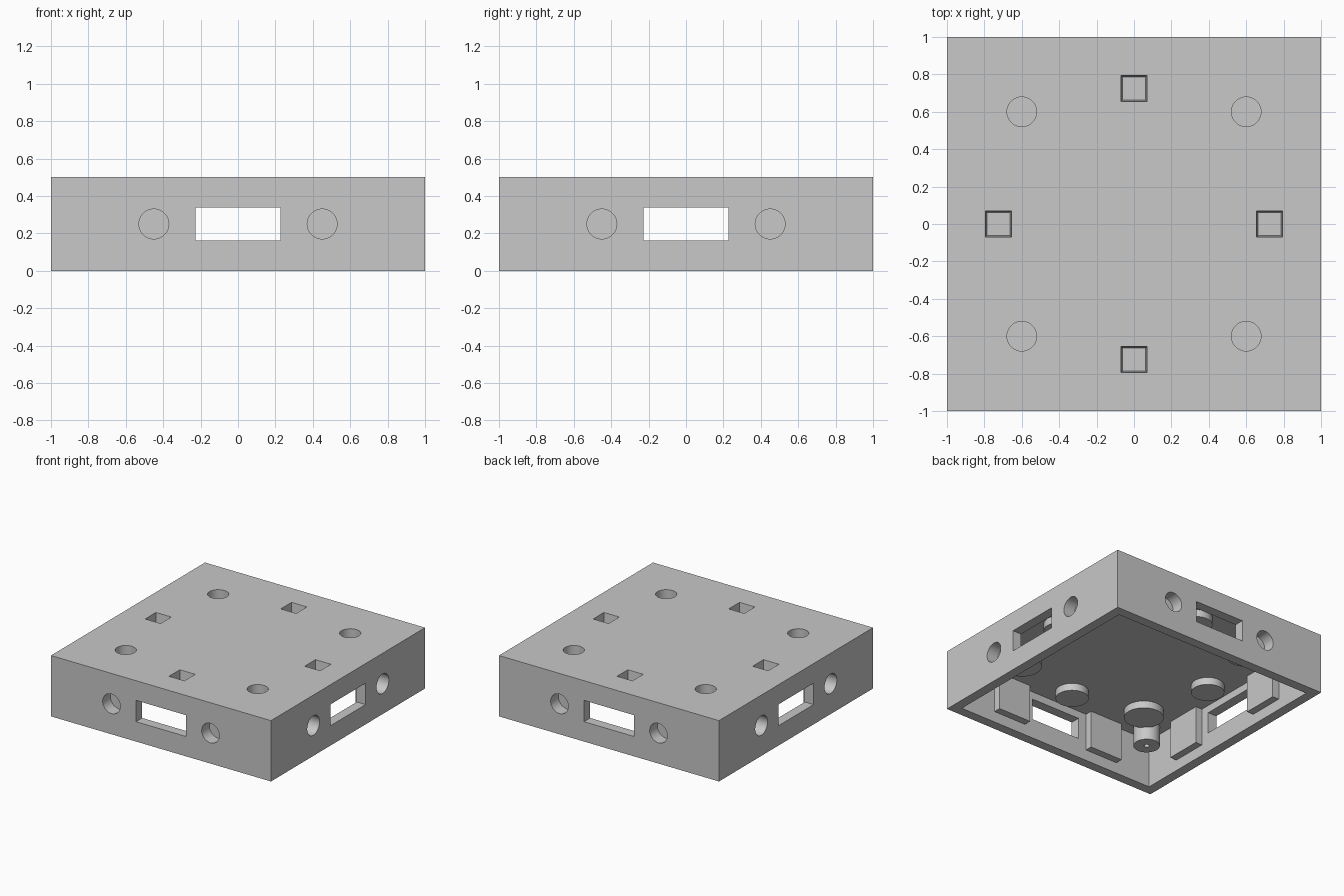
import bpy
import math

if "Cube" in bpy.data.objects:
    bpy.data.objects.remove(bpy.data.objects["Cube"])

grey = bpy.data.materials.new("grey_plastic")
grey.diffuse_color = (0.58, 0.58, 0.58, 1)
grey.use_nodes = True
grey.node_tree.nodes["Principled BSDF"].inputs["Base Color"].default_value = grey.diffuse_color


def box(name, x0, x1, y0, y1, z0, z1):
    bpy.ops.mesh.primitive_cube_add(size=1, location=((x0 + x1) / 2, (y0 + y1) / 2, (z0 + z1) / 2))
    o = bpy.context.object
    o.name = name
    o.scale = (x1 - x0, y1 - y0, z1 - z0)
    bpy.ops.object.transform_apply(location=True, rotation=True, scale=True)
    return o


def cyl(name, x, y, z0, z1, r, r2=None, sides=48):
    bpy.ops.mesh.primitive_cone_add(vertices=sides, radius1=r, radius2=r if r2 is None else r2,
                                    depth=z1 - z0, location=(x, y, (z0 + z1) / 2),
                                    rotation=(0, 0, math.pi / 4))
    o = bpy.context.object
    o.name = name
    bpy.ops.object.transform_apply(location=True, rotation=True, scale=True)
    return o


def spin(o, turns):
    # quarter turns about the model's vertical axis
    o.rotation_euler = (0, 0, turns * math.pi / 2)
    bpy.context.view_layer.objects.active = o
    bpy.ops.object.transform_apply(location=True, rotation=True, scale=True)
    return o


def combine(part, op):
    m = body.modifiers.new("cut", 'BOOLEAN')
    m.operation = op
    m.solver = 'EXACT'
    m.object = part
    bpy.context.view_layer.objects.active = body
    bpy.ops.object.modifier_apply(modifier=m.name)
    bpy.data.objects.remove(part, do_unlink=True)


def side_hole(x):
    # round pocket bored into the front wall
    bpy.ops.mesh.primitive_cylinder_add(vertices=48, radius=0.08, depth=0.2,
                                        location=(x, -1, 0.25), rotation=(math.pi / 2, 0, 0))
    bpy.ops.object.transform_apply(location=True, rotation=True, scale=True)
    return bpy.context.object


# Hollow cover, open underneath
body = box("cover", -1, 1, -1, 1, 0, 0.5)
combine(box("cavity", -0.92, 0.92, -0.92, 0.92, -0.2, 0.4), 'DIFFERENCE')

# Thickened pads, bosses and corner screw posts inside
for k in range(4):
    for s in (-0.45, 0.45):
        combine(spin(box("wall_pad", s - 0.15, s + 0.15, -0.95, -0.86, 0.09, 0.45), k), 'UNION')
    combine(spin(cyl("round_boss", 0.6, 0.6, 0.34, 0.46, 0.15), k), 'UNION')
    combine(spin(cyl("square_boss", 0, 0.725, 0.34, 0.46, 0.125), k), 'UNION')
    combine(spin(cyl("screw_post", 0.77, 0.77, 0.235, 0.47, 0.1), k), 'UNION')

# Windows, round pockets, tapered square pockets and screw holes
q = math.sqrt(2)
for k in range(4):
    combine(spin(box("window", -0.227, 0.227, -1.1, -0.9, 0.163, 0.338), k), 'DIFFERENCE')
    for s in (-0.45, 0.45):
        combine(spin(side_hole(s), k), 'DIFFERENCE')
    combine(spin(cyl("top_hole", 0.6, 0.6, 0.4, 0.6, 0.079), k), 'DIFFERENCE')
    combine(spin(cyl("square_hole", 0, 0.725, 0.4, 0.52, 0.061 * q, 0.072 * q, 4), k), 'DIFFERENCE')
    combine(spin(cyl("screw_hole", 0.77, 0.77, 0.1, 0.36, 0.02, sides=24), k), 'DIFFERENCE')

body.data.materials.clear()
body.data.materials.append(grey)
for p in body.data.polygons:
    p.material_index = 0
bpy.ops.object.select_all(action='DESELECT')
body.select_set(True)
bpy.context.view_layer.objects.active = body
bpy.ops.object.shade_smooth_by_angle(angle=math.radians(30))
